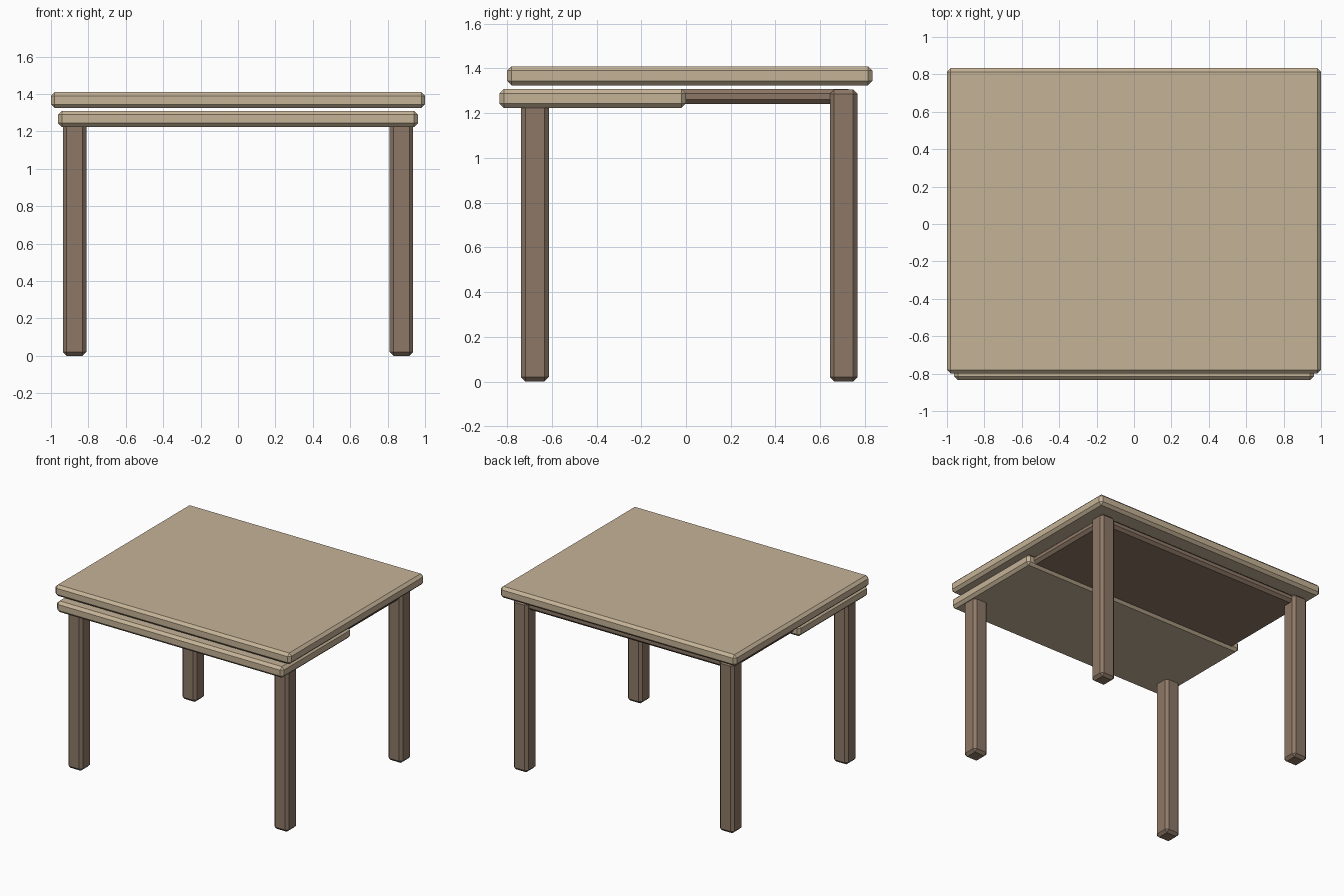
import bpy
import bmesh
from mathutils import Vector

if "Cube" in bpy.data.objects:
    bpy.data.objects.remove(bpy.data.objects["Cube"])


def material(name, rgb):
    m = bpy.data.materials.new(name)
    m.diffuse_color = (*rgb, 1)
    m.use_nodes = True
    m.node_tree.nodes["Principled BSDF"].inputs["Base Color"].default_value = m.diffuse_color
    return m


light_wood = material("light_wood", (0.56, 0.45, 0.31))
dark_wood = material("dark_wood", (0.27, 0.19, 0.135))
CHAMFER = 0.02


def board(name, lo, hi, mat):
    """Box between two corners with every edge chamfered."""
    lo, hi = Vector(lo), Vector(hi)
    bm = bmesh.new()
    bmesh.ops.create_cube(bm, size=1)
    bmesh.ops.scale(bm, vec=hi - lo, verts=bm.verts)
    bmesh.ops.translate(bm, vec=(lo + hi) / 2, verts=bm.verts)
    bmesh.ops.bevel(bm, geom=bm.edges[:], offset=CHAMFER, segments=1,
                    affect='EDGES', clamp_overlap=True)
    mesh = bpy.data.meshes.new(name)
    bm.to_mesh(mesh)
    bm.free()
    mesh.materials.append(mat)
    ob = bpy.data.objects.new(name, mesh)
    bpy.context.collection.objects.link(ob)
    return ob


# Main top and the half-depth leaf sliding out at the front
board("table_top", (-1, -0.80, 1.324), (1, 0.833, 1.41), light_wood)
board("extension_leaf", (-0.962, -0.835, 1.224), (0.962, 0.0, 1.309), light_wood)

# Slab frame joining the legs under the top
board("under_frame", (-0.91, -0.713, 1.242), (0.91, 0.745, 1.308), dark_wood)

# Four legs
for end, y in (("front", -0.738), ("back", 0.643)):
    for side, x in (("left", -0.936), ("right", 0.811)):
        board(f"{end}_{side}_leg", (x, y, 0), (x + 0.125, y + 0.125, 1.307), dark_wood)
